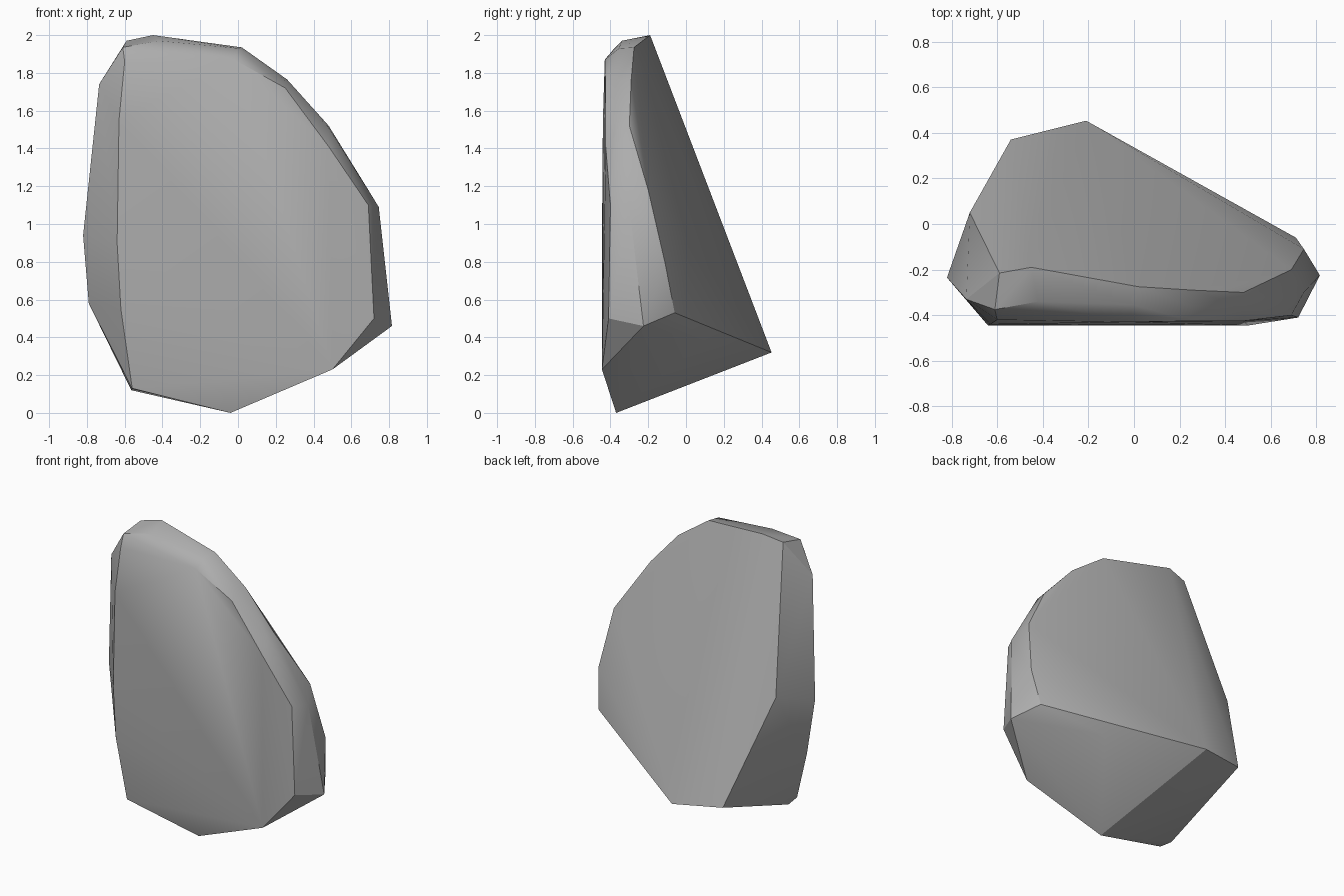
import bpy
import bmesh
from math import radians

cube = bpy.data.objects.get("Cube")
if cube:
    bpy.data.objects.remove(cube, do_unlink=True)


def make_material(name, colour):
    mat = bpy.data.materials.new(name)
    mat.use_nodes = True
    mat.diffuse_color = colour
    mat.node_tree.nodes["Principled BSDF"].inputs["Base Color"].default_value = colour
    return mat


def make_boulder(name, outlines, mat):
    """Wrap a convex stone around its outline points."""
    bm = bmesh.new()
    for outline in outlines:
        for point in outline:
            bm.verts.new(point)
    hull = bmesh.ops.convex_hull(bm, input=bm.verts[:])
    loose = {v for v in hull["geom_interior"] + hull["geom_unused"]
             if isinstance(v, bmesh.types.BMVert)}
    bmesh.ops.delete(bm, geom=list(loose), context="VERTS")
    bmesh.ops.recalc_face_normals(bm, faces=bm.faces[:])
    mesh = bpy.data.meshes.new(name)
    bm.to_mesh(mesh)
    bm.free()
    mesh.materials.append(mat)
    obj = bpy.data.objects.new(name, mesh)
    bpy.context.scene.collection.objects.link(obj)
    bpy.ops.object.select_all(action="DESELECT")
    obj.select_set(True)
    bpy.context.view_layer.objects.active = obj
    bpy.ops.object.shade_smooth_by_angle(angle=radians(30))
    return obj


# Rim of the broad, nearly flat front, clockwise from the top left
front_rim = [
    (-.6, -.42, 1.86), (-.02, -.43, 1.87), (.25, -.425, 1.72), (.48, -.425, 1.41),
    (.69, -.4, 1.1), (.72, -.41, .5), (.5, -.445, .23), (-.04, -.37, 0),
    (-.56, -.41, .13), (-.62, -.445, .55), (-.64, -.445, .9), (-.63, -.44, 1.55),
]

# Bevel ridge that forms the widest outline
middle_rim = [
    (-.61, -.375, 1.935), (-.42, -.34, 1.97), (0, -.355, 1.93), (.25, -.36, 1.76),
    (.48, -.37, 1.51), (.745, -.3, 1.09), (.815, -.225, .46),
    (-.565, -.31, .12), (-.79, -.19, .58), (-.82, -.235, .94), (-.735, -.33, 1.74),
]

# Rear edge of the bevel, from the crown down the side
back_rim = [
    (-.59, -.215, 1.97), (-.45, -.19, 2), (.02, -.275, 1.935), (.26, -.29, 1.765),
    (.48, -.3, 1.52), (.69, -.2, 1.18), (.745, -.11, .79), (.71, -.06, .53),
]

# Low heel that juts out behind
heel = [(.32, .1, .38), (-.21, .453, .32), (-.54, .37, .35), (-.72, .05, 1.035)]

grey = make_material("stone_grey", (.42, .42, .42, 1))
make_boulder("boulder", [front_rim, middle_rim, back_rim, heel], grey)
